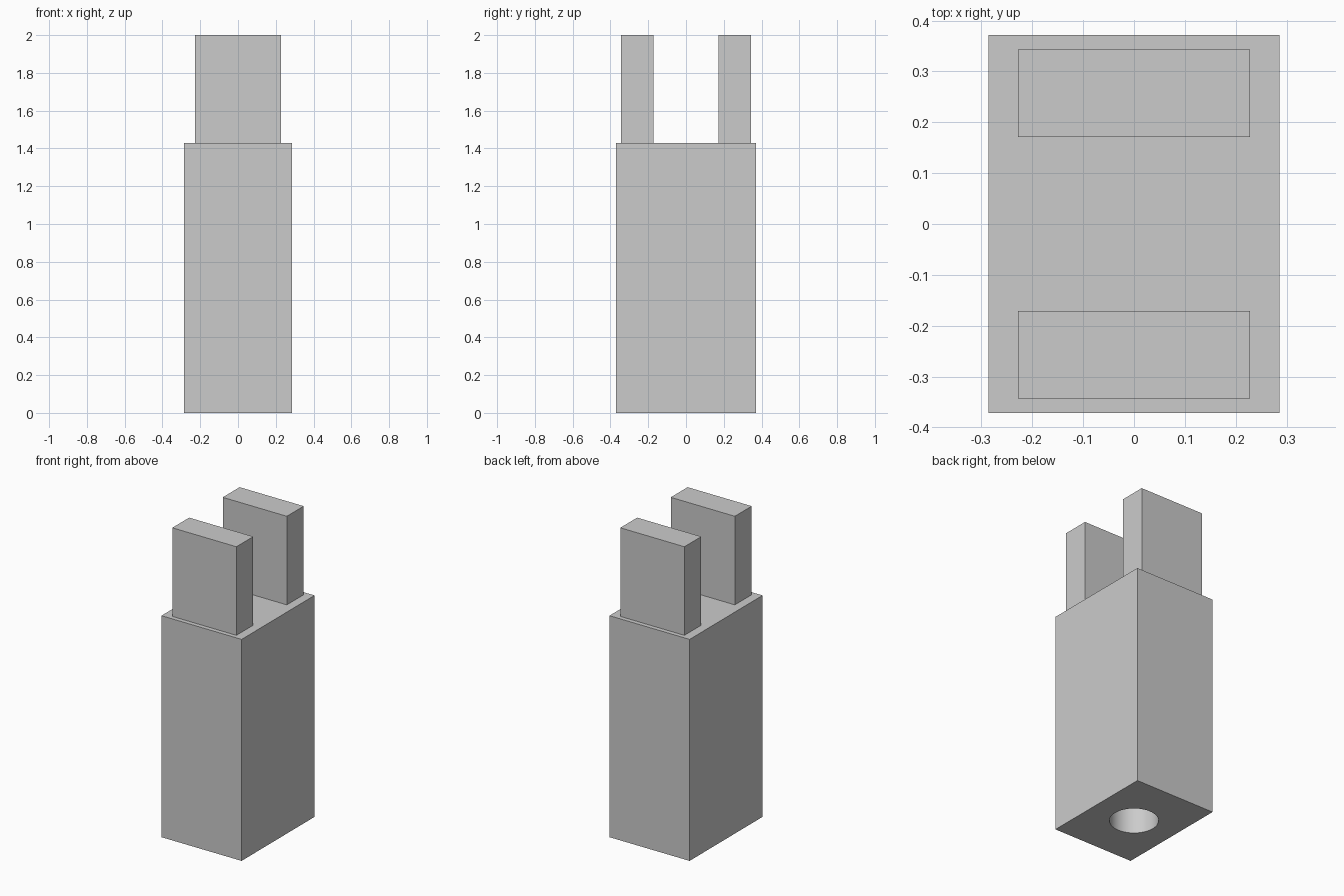
import bpy

old = bpy.data.objects.get("Cube")
if old:
    bpy.data.objects.remove(old, do_unlink=True)

grey = bpy.data.materials.new("light_grey")
grey.use_nodes = True
colour = (0.6, 0.6, 0.6, 1)
grey.diffuse_color = colour
grey.node_tree.nodes["Principled BSDF"].inputs["Base Color"].default_value = colour

UNIT = 2 / 35  # all sizes are whole multiples of this step


def box(name, size, y, bottom):
    """Box with the given size, standing at height bottom (in steps)."""
    sx, sy, sz = (s * UNIT for s in size)
    bpy.ops.mesh.primitive_cube_add(size=1, location=(0, y * UNIT, bottom * UNIT + sz / 2))
    ob = bpy.context.object
    ob.name = name
    ob.scale = (sx, sy, sz)
    bpy.ops.object.transform_apply(location=False, rotation=False, scale=True)
    ob.data.materials.append(grey)
    return ob


# Main block
body = box("body", (10, 13, 25), 0, 0)

# Blind round socket in the underside
depth = 15 * UNIT
bpy.ops.mesh.primitive_cylinder_add(vertices=64, radius=2.5 * UNIT, depth=2 * depth)
cutter = bpy.context.object
cutter.name = "socket_cutter"
cutter.hide_render = True
cutter.data.materials.append(grey)
cut = body.modifiers.new("socket", "BOOLEAN")
cut.operation = "DIFFERENCE"
cut.solver = "EXACT"
cut.object = cutter
bpy.ops.object.select_all(action="DESELECT")
body.select_set(True)
bpy.context.view_layer.objects.active = body
bpy.ops.object.modifier_apply(modifier=cut.name)
bpy.data.objects.remove(cutter, do_unlink=True)
bpy.ops.object.shade_smooth_by_angle()

# Pair of upright prongs on the top
for name, side in (("front_prong", -1), ("back_prong", 1)):
    box(name, (8, 3, 10), side * 4.5, 25)
